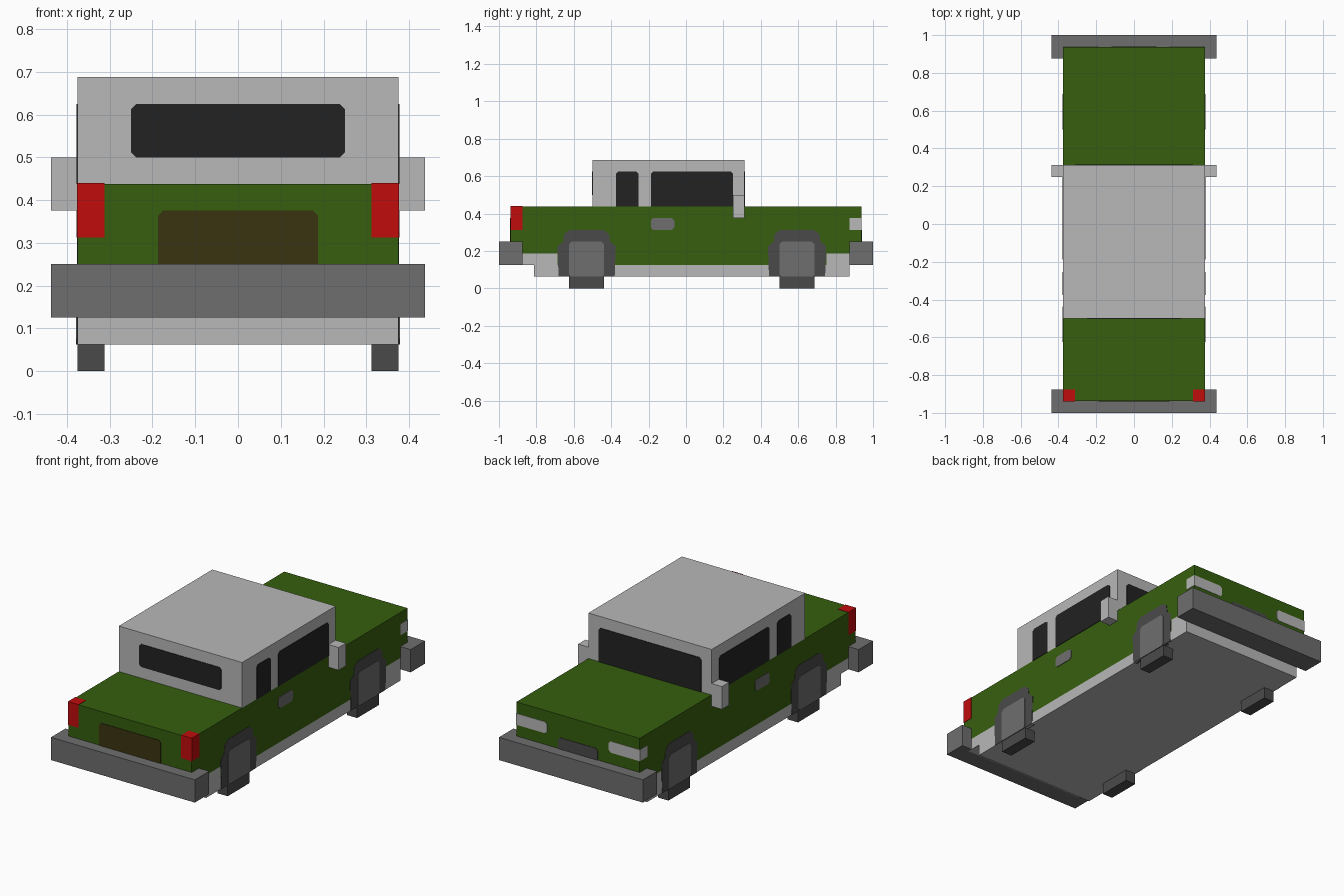
import bpy, bmesh

cube = bpy.data.objects.get("Cube")
if cube:
    bpy.data.objects.remove(cube, do_unlink=True)


def material(name, rgb):
    lin = [((c / 255 + 0.055) / 1.055) ** 2.4 if c > 10 else c / 255 / 12.92 for c in rgb]
    m = bpy.data.materials.new(name)
    m.use_nodes = True
    m.diffuse_color = (*lin, 1)
    m.node_tree.nodes["Principled BSDF"].inputs["Base Color"].default_value = (*lin, 1)
    return m


GREEN = material("body green", (54, 95, 14))
LIGHT = material("light grey", (184, 184, 184))
GREY = material("mid grey", (110, 110, 110))
DARK = material("tyre grey", (74, 74, 74))
GLASS = material("window black", (34, 34, 34))
RED = material("tail light red", (192, 12, 12))
BROWN = material("tailgate brown", (58, 52, 16))

W = 0.375   # half width of the body
T = 0.006   # thickness of flat details


def prism(name, mat, axis, pts, a, b):
    """Extrude a profile along x (points are y, z) or along y (points are x, z)."""
    def place(p, d):
        return (d, p[0], p[1]) if axis == "x" else (p[0], d, p[1])
    bm = bmesh.new()
    face = bm.faces.new([bm.verts.new(place(p, a)) for p in pts])
    ext = bmesh.ops.extrude_face_region(bm, geom=[face])
    move = (b - a, 0, 0) if axis == "x" else (0, b - a, 0)
    bmesh.ops.translate(bm, vec=move,
                        verts=[v for v in ext["geom"] if isinstance(v, bmesh.types.BMVert)])
    bmesh.ops.recalc_face_normals(bm, faces=bm.faces)
    me = bpy.data.meshes.new(name)
    bm.to_mesh(me)
    bm.free()
    me.materials.append(mat)
    ob = bpy.data.objects.new(name, me)
    bpy.context.scene.collection.objects.link(ob)
    return ob


def panel(u0, u1, z0, z1, low=0.012, top=0.012):
    """Rectangle with clipped lower and upper corners."""
    pts = []
    for u, z, du, dz, c in ((u0, z0, 1, 1, low), (u1, z0, -1, 1, low),
                            (u1, z1, -1, -1, top), (u0, z1, 1, -1, top)):
        if c == 0:
            pts.append((u, z))
        else:
            pair = [(u, z + dz * c), (u + du * c, z)]
            pts += pair if du * dz > 0 else pair[::-1]
    return pts


def box(name, mat, x0, x1, y0, y1, z0, z1):
    return prism(name, mat, "x", panel(y0, y1, z0, z1, 0, 0), x0, x1)


def both_sides(name, mat, pts, x0, x1):
    for side, s in (("left", 1), ("right", -1)):
        prism(f"{side}_{name}", mat, "x", pts, s * x0, s * x1)


# Body, chassis and cabin
prism("body", GREEN, "x", [(-.9375, .1875), (-.6875, .1875), (-.6875, .125), (.75, .125),
      (.75, .1875), (.9375, .1875), (.9375, .4375), (-.9375, .4375)], -W, W)
prism("chassis", LIGHT, "x", [(-.9, .125), (-.8125, .125), (-.8125, .0625), (.875, .0625),
      (.875, .1875), (.75, .1875), (.75, .125), (-.6875, .125), (-.6875, .1875),
      (-.9, .1875)], -W, W)
box("cabin", LIGHT, -W, W, -.5, .3125, .4375, .6875)

# Bumpers
for name, y in (("tail_bumper", -1), ("nose_bumper", .875)):
    box(name, GREY, -.4375, .4375, y, y + .125, .125, .25)

# Windows
prism("tail_window", GLASS, "y", panel(-.25, .25, .5, .625), -.5, -.5 - T / 2)
prism("windshield", GLASS, "y", panel(-.3125, .3125, .4375, .625, 0), .3125, .3125 + T / 2)
both_sides("small_window", GLASS, panel(-.375, -.255, .4375, .625, 0), W, W + T / 2)
both_sides("door_window", GLASS, panel(-.1875, .25, .4375, .625, 0), W, W + T / 2)

# Door handles and mirrors
both_sides("door_handle", GREY, panel(-.1875, -.0625, .3125, .375), W, W + T / 2)
both_sides("mirror", LIGHT, panel(.25, .3125, .375, .5, 0, 0), W, .4375)

# Tailgate plate and grille
prism("tailgate_plate", BROWN, "y", panel(-.1875, .1875, .25, .375, 0), -.9375, -.9375 - T / 2)
prism("grille", DARK, "y", panel(-.12, .12, .25, .3125, 0), .9375, .9375 + T / 2)

# Lights wrap around the body corners
e = .002
for side, s in (("left", 1), ("right", -1)):
    box(f"{side}_tail_light", RED, s * .3125, s * (W + e),
        -.9375 - e, -.875, .3125, .4375 + e)
    box(f"{side}_headlight_side", LIGHT, s * (W - .02), s * (W + e),
        .875, .9375 + e, .3125, .375)
    a, b = sorted((s * .1875, s * W))
    clipped = panel(a, b, .3125, .375)
    prism(f"{side}_headlight", LIGHT, "y", clipped, .92, .9375 + e)

# Wheels: arch plate, hub plate and tyre foot
for end, y in (("tail", -.53125), ("nose", .59375)):
    half = [(.15, .0625), (.156, .225), (.125, .25), (.12, .29), (.09, .3125)]
    arch = [(y + u, z) for u, z in half] + [(y - u, z) for u, z in reversed(half)]
    both_sides(f"{end}_wheel_arch", DARK, arch, W - .02, W + .002)
    both_sides(f"{end}_hub", GREY, panel(y - .094, y + .094, .0625, .25, .012, .015),
               W, W + .004)
    both_sides(f"{end}_tyre", DARK, panel(y - .094, y + .094, 0, .0625, 0, 0), .3125, W)
